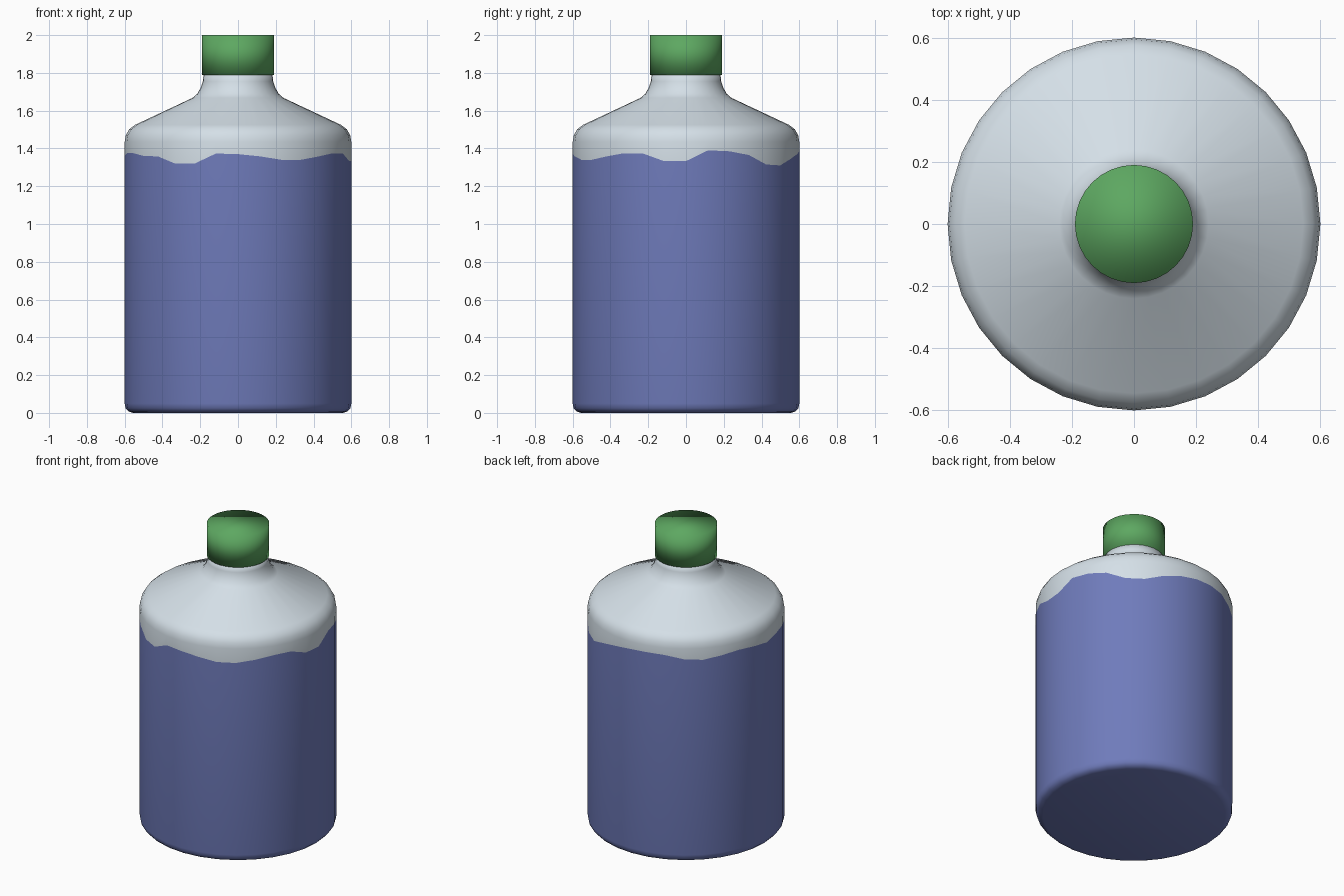
import bpy, bmesh, math

if "Cube" in bpy.data.objects:
    bpy.data.objects.remove(bpy.data.objects["Cube"])

SEG = 32


def material(name, rgb):
    m = bpy.data.materials.new(name)
    m.diffuse_color = (*rgb, 1)
    m.use_nodes = True
    m.node_tree.nodes["Principled BSDF"].inputs["Base Color"].default_value = m.diffuse_color
    return m


def lathe(name, profile, mats, split=None):
    """Revolve (radius, height) rows; a height may be a list with one value per side."""
    bm = bmesh.new()
    rings = []
    for r, z in profile:
        ring = []
        for i in range(SEG):
            a = 2 * math.pi * i / SEG
            h = z[i] if isinstance(z, list) else z
            ring.append(bm.verts.new((r * math.cos(a), r * math.sin(a), h)))
        rings.append(ring)
    for k in range(len(rings) - 1):
        lo, hi = rings[k], rings[k + 1]
        for i in range(SEG):
            j = (i + 1) % SEG
            f = bm.faces.new((lo[i], lo[j], hi[j], hi[i]))
            f.material_index = 0 if split is None or k < split else 1
    bm.faces.new(rings[0][::-1])
    top = bm.faces.new(rings[-1])
    top.material_index = len(mats) - 1
    for f in bm.faces:
        f.smooth = True
    me = bpy.data.meshes.new(name)
    bm.to_mesh(me)
    bm.free()
    for m in mats:
        me.materials.append(m)
    ob = bpy.data.objects.new(name, me)
    bpy.context.collection.objects.link(ob)
    return ob


blue = material("liquid_blue", (0.16, 0.20, 0.50))
glass = material("glass_pale", (0.66, 0.74, 0.80))
green = material("cap_green", (0.11, 0.39, 0.12))

# Wavy liquid line, one height per side counter-clockwise from +x
wave = [1.333, 1.39, 1.385, 1.365, 1.315, 1.31, 1.345, 1.37,
        1.385, 1.39, 1.387, 1.365, 1.357, 1.373, 1.385, 1.375,
        1.36, 1.375, 1.375, 1.36, 1.358, 1.32, 1.32, 1.373,
        1.37, 1.358, 1.34, 1.34, 1.357, 1.374, 1.374, 1.333]

# Bottle: blue filled lower part, pale shoulder and neck
lower = [(0.555, 0), (0.58, 0.008), (0.595, 0.025), (0.6, 0.05)]
upper = [(0.6, 1.435), (0.594, 1.47), (0.576, 1.502), (0.545, 1.525),
         (0.24, 1.668), (0.215, 1.69), (0.196, 1.725), (0.186, 1.755), (0.182, 1.80)]
lathe("bottle", lower + [(0.6, wave)] + upper, [blue, glass], split=len(lower))

# Screw cap
lathe("cap", [(0.19, 1.79), (0.19, 2.0)], [green])
